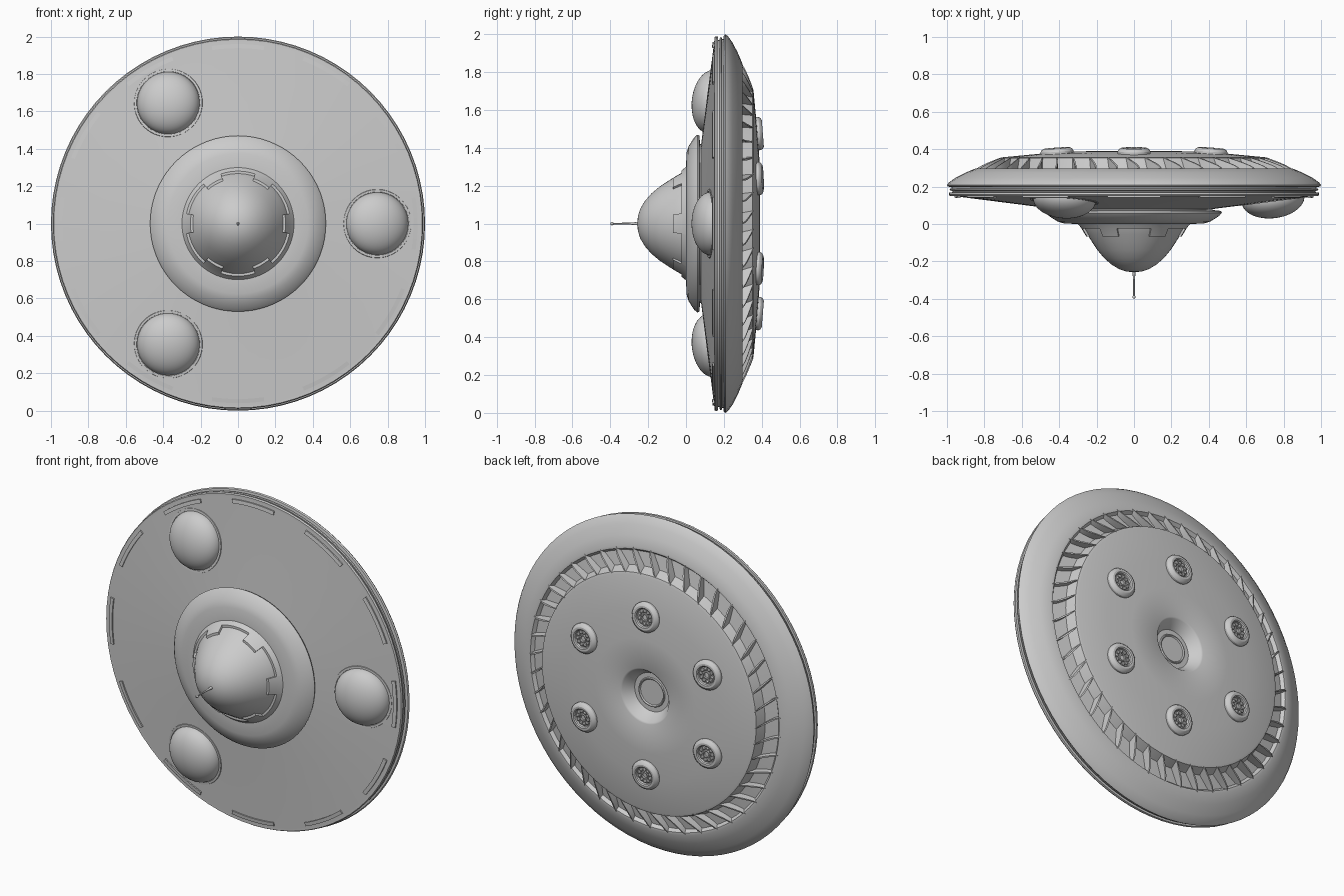
import bpy, bmesh
from math import sin, cos, pi, radians
from mathutils import Matrix

if "Cube" in bpy.data.objects:
    bpy.data.objects.remove(bpy.data.objects["Cube"])

BASE = Matrix.Translation((0, 0, 1))


def place(angle, radius, y, tilt=0):
    """Frame on the disc at a polar position; local y stays the disc axis."""
    return (BASE @ Matrix.Rotation(-angle, 4, 'Y')
            @ Matrix.Translation((radius, y, 0)) @ Matrix.Rotation(tilt, 4, 'Z'))


def finish(name, bm, matrix, smooth=30):
    bmesh.ops.recalc_face_normals(bm, faces=bm.faces)
    bm.transform(matrix)
    me = bpy.data.meshes.new(name)
    bm.to_mesh(me)
    bm.free()
    ob = bpy.data.objects.new(name, me)
    bpy.context.collection.objects.link(ob)
    bpy.ops.object.select_all(action='DESELECT')
    ob.select_set(True)
    bpy.context.view_layer.objects.active = ob
    bpy.ops.object.shade_smooth_by_angle(angle=radians(smooth))
    return ob


def revolve(name, profile, n=72, matrix=BASE, closed=False):
    """Spin (radius, y) points about the y axis."""
    bm = bmesh.new()
    rings = []
    for r, y in profile:
        if r == 0:
            rings.append([bm.verts.new((0, y, 0))] * n)
        else:
            rings.append([bm.verts.new((r * cos(2 * pi * i / n), y, r * sin(2 * pi * i / n)))
                          for i in range(n)])
    pairs = list(zip(rings, rings[1:])) + ([(rings[-1], rings[0])] if closed else [])
    for a, b in pairs:
        for i in range(n):
            j = (i + 1) % n
            bm.faces.new(list(dict.fromkeys((a[i], a[j], b[j], b[i]))))
    return finish(name, bm, matrix)


def loft(name, sections, matrix=BASE):
    """Skin a row of equal-sized closed sections and cap the ends."""
    bm = bmesh.new()
    rows = [[bm.verts.new(p) for p in s] for s in sections]
    k = len(rows[0])
    for a, b in zip(rows, rows[1:]):
        for i in range(k):
            bm.faces.new((a[i], a[(i + 1) % k], b[(i + 1) % k], b[i]))
    bm.faces.new(rows[0])
    bm.faces.new(rows[-1])
    return finish(name, bm, matrix)


def polar(r, y, a):
    return (r * cos(a), y, r * sin(a))


# Saucer hull: front cone, grooved rim, curved back, vane channel, rear recess
revolve("saucer_hull", [
    (0, 0.07), (0.42, 0.08), (0.97, 0.15), (0.985, 0.15), (0.99, 0.158), (0.988, 0.168), (0.97, 0.17),
    (0.97, 0.177), (0.984, 0.179), (0.986, 0.188), (0.975, 0.19), (0.975, 0.197), (0.995, 0.2),
    (1.0, 0.208), (0.99, 0.222), (0.955, 0.247), (0.90, 0.275), (0.845, 0.298), (0.83, 0.298),
    (0.815, 0.28), (0.735, 0.295), (0.715, 0.352), (0.70, 0.357), (0.5, 0.376), (0.34, 0.388),
    (0.165, 0.39), (0.155, 0.385), (0.115, 0.325), (0.088, 0.325), (0.085, 0.332), (0.08, 0.332),
    (0.075, 0.325), (0, 0.325)], 80)

# Stepped collar under the dome
revolve("dome_collar", [(0.42, 0.09), (0.42, 0.075), (0.465, 0.07), (0.47, 0.06), (0.455, 0.043),
                        (0.41, 0.014), (0.375, 0.003), (0.30, 0.0), (0.27, 0.0)])

# Dome
DOME = [(0, -0.258), (0.04, -0.254), (0.08, -0.241), (0.12, -0.217), (0.16, -0.182),
        (0.195, -0.14), (0.225, -0.095), (0.25, -0.055), (0.27, -0.02), (0.28, 0.005)]
revolve("dome", DOME, 48)

# Toothed band round the dome foot
def dome_radius(y):
    for (r0, y0), (r1, y1) in zip(DOME, DOME[1:]):
        if y0 <= y <= y1:
            return r0 + (r1 - r0) * (y - y0) / (y1 - y0)

TEETH = 6
for i in range(TEETH * 2):
    edge = -0.068 if i % 2 else -0.024
    span = radians(22 if i % 2 else 38)
    mid = 2 * pi * (i // 2) / TEETH + radians(60 if i % 2 else 90)
    secs = []
    for s in range(9):
        a = mid + span * (s / 8 - 0.5)
        r = dome_radius(edge)
        secs.append([polar(r - 0.01, edge, a), polar(r + 0.013, edge, a),
                     polar(0.282, -0.022, a), polar(0.302, 0.003, a), polar(0.265, 0.003, a)])
    loft("dome_band_segment", secs)

# Antenna with ball tip
revolve("antenna_rod", [(0, -0.395), (0.004, -0.395), (0.005, -0.3), (0.008, -0.262), (0.012, -0.245)], 12)
revolve("antenna_tip", [(0.009 * sin(pi * i / 8), -0.391 - 0.009 * cos(pi * i / 8)) for i in range(1, 8)], 12)

# Three landing bulges with thin surrounding rings
for k in range(3):
    m = place(2 * pi * k / 3, 0.745, 0.123, 0.127)
    revolve("landing_bulge", [(0.168 * sin(pi / 2 * i / 12), 0.008 - 0.1 * cos(pi / 2 * i / 12))
                              for i in range(13)] + [(0.168, 0.02)], 40, m)
    revolve("bulge_ring", [(0.166, 0.01), (0.17, -0.003), (0.182, -0.003), (0.187, 0.01)], 40, m)

# Twelve raised rim strips
for k in range(12):
    secs = []
    for s in range(9):
        a = pi / 6 * k + 0.147 * (s / 4 - 1)
        secs.append([polar(0.938, 0.15, a), polar(0.938, 0.138, a),
                     polar(0.96, 0.141, a), polar(0.96, 0.153, a)])
    loft("rim_strip", secs)

# Swept vanes in the rear channel
VANES = 45
for k in range(VANES):
    a0 = 2 * pi * k / VANES
    secs = []
    for s in range(6):
        t = s / 5
        r = 0.84 - 0.13 * t
        a = a0 + radians(5.5) * t ** 1.4
        top = 0.299 + 0.057 * t ** 0.85
        w = 0.004 + 0.006 * sin(pi * t)
        secs.append([polar(r, 0.275, a - w), polar(r, 0.275, a + w),
                     polar(r, top, a + w * 0.7), polar(r, top, a - w * 0.7)])
    loft("channel_vane", secs)

# Six rear thruster pods, each with a ring of small studs
for k in range(6):
    ang = pi / 6 + k * pi / 3
    m = place(ang, 0.475, 0.377, -0.08)
    revolve("thruster_pod", [(0.088, -0.01), (0.088, 0.012), (0.082, 0.022), (0.070, 0.029), (0.058, 0.029),
                             (0.052, 0.024), (0.050, 0.012), (0.024, 0.012), (0.022, 0.02),
                             (0.016, 0.02), (0.014, 0.012), (0, 0.012)], 32, m)
    for j in range(10):
        b = 2 * pi * j / 10
        stud = m @ Matrix.Translation((0.037 * cos(b), 0.012, 0.037 * sin(b)))
        revolve("thruster_stud", [(0.0105, 0), (0.0095, 0.008), (0.005, 0.012), (0, 0.013)], 8, stud)
